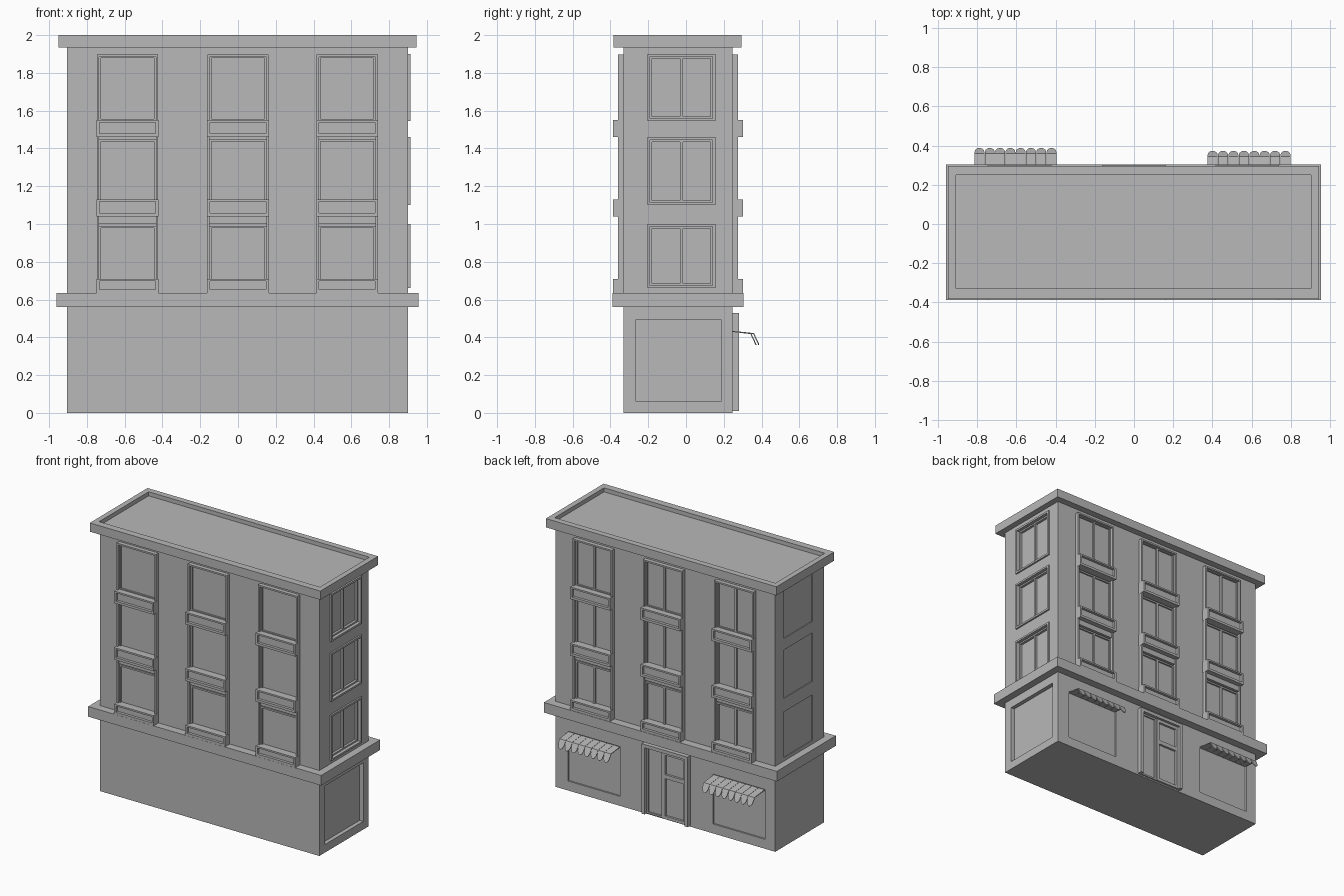
import bpy, bmesh, math
from mathutils import Vector, Matrix

if "Cube" in bpy.data.objects:
    bpy.data.objects.remove(bpy.data.objects["Cube"], do_unlink=True)

stone = bpy.data.materials.new("plain grey stone")
stone.use_nodes = True
GREY = (0.48, 0.48, 0.48, 1)
stone.diffuse_color = GREY
stone.node_tree.nodes["Principled BSDF"].inputs["Base Color"].default_value = GREY

# Wall planes of the main block
LEFT, RIGHT, FRONT, BACK = -0.905, 0.90, -0.33, 0.245


def span(x0, x1, y0, y1, z0, z1):
    """Box given by its limits: (low corner, high corner)."""
    return (Vector((min(x0, x1), min(y0, y1), z0)), Vector((max(x0, x1), max(y0, y1), z1)))


def on_wall(side, u0, u1, z0, z1, d0, d1):
    """Box placed on a wall; d is the distance outward from the wall plane."""
    if side == "front":
        return span(u0, u1, FRONT - d0, FRONT - d1, z0, z1)
    if side == "back":
        return span(u0, u1, BACK + d0, BACK + d1, z0, z1)
    if side == "right":
        return span(RIGHT + d0, RIGHT + d1, u0, u1, z0, z1)
    return span(LEFT - d0, LEFT - d1, u0, u1, z0, z1)


def ring(side, u0, u1, z0, z1, t, d0, d1):
    """Four bars round an opening."""
    return [on_wall(side, u0, u0 + t, z0, z1, d0, d1),
            on_wall(side, u1 - t, u1, z0, z1, d0, d1),
            on_wall(side, u0 + t, u1 - t, z0, z0 + t, d0, d1),
            on_wall(side, u0 + t, u1 - t, z1 - t, z1, d0, d1)]


def finish(name, bm):
    bmesh.ops.recalc_face_normals(bm, faces=bm.faces)
    mesh = bpy.data.meshes.new(name)
    bm.to_mesh(mesh)
    bm.free()
    mesh.materials.append(stone)
    ob = bpy.data.objects.new(name, mesh)
    bpy.context.collection.objects.link(ob)
    return ob


def build(name, boxes):
    bm = bmesh.new()
    for lo, hi in boxes:
        m = Matrix.Translation((lo + hi) / 2) @ Matrix.Diagonal((*(hi - lo), 1))
        bmesh.ops.create_cube(bm, size=1, matrix=m)
    return finish(name, bm)


def carve(ob, boxes):
    cutter = build("cutter", boxes)
    cutter.hide_render = True
    mod = ob.modifiers.new("carve", "BOOLEAN")
    mod.operation = "DIFFERENCE"
    mod.solver = "EXACT"
    mod.object = cutter
    bpy.context.view_layer.objects.active = ob
    bpy.ops.object.modifier_apply(modifier=mod.name)
    bpy.data.objects.remove(cutter, do_unlink=True)


floors = [(0.66, 1.0), (1.1, 1.46), (1.545, 1.9)]
sills = [(0.635, 0.71), (1.04, 1.13), (1.46, 1.55)]
columns = [-0.585, 0.0, 0.578]
shops = [(-0.82, -0.395), (0.37, 0.80)]

# Main block with recessed openings
body = build("building_body", [span(LEFT, RIGHT, FRONT, BACK, 0, 1.95)])
cuts = [on_wall("right", -0.265, 0.185, 0.06, 0.495, -0.03, 0.1)]
for z0, z1 in floors:
    cuts.append(on_wall("right", -0.19, 0.14, z0 + 0.014, z1 - 0.014, -0.03, 0.1))
    cuts.append(on_wall("left", -0.19, 0.14, z0, z1, -0.006, 0.1))
for u0, u1 in shops:
    cuts.append(on_wall("back", u0, u1, 0.07, 0.44, -0.012, 0.1))
carve(body, cuts)

# Top cornice with a sunken roof, and the band above the ground floor
cornice = build("roof_cornice", [span(-0.95, 0.945, -0.383, 0.295, 1.935, 2.0)])
carve(cornice, [span(-0.91, 0.905, -0.33, 0.25, 1.97, 2.1)])
build("floor_band", [span(-0.96, 0.955, -0.388, 0.305, 0.56, 0.635)])

# Window bays on the two long walls
for side in ("front", "back"):
    surrounds, sashes, spandrels = [], [], []
    for c in columns:
        u0, u1 = c - 0.162, c + 0.162
        surrounds += ring(side, u0, u1, 0.63, 1.897, 0.012, -0.01, 0.03)
        for z0, z1 in floors:
            sashes += ring(side, u0 + 0.01, u1 - 0.01, z0, z1 - 0.01, 0.012, -0.01, 0.012)
            if side == "back":
                sashes.append(on_wall(side, c - 0.008, c + 0.008, z0, z1 - 0.01, -0.01, 0.012))
        for lo, hi in ((1.0, 1.1), (1.46, 1.545)):
            spandrels.append(on_wall(side, u0 + 0.01, u1 - 0.01, lo, hi, -0.01, 0.02))
    build(side + "_window_surrounds", surrounds)
    build(side + "_window_sashes", sashes)
    build(side + "_spandrels", spandrels)

    # Window boxes with a sunken front panel
    boxes, panels = [], []
    for c in columns:
        for z0, z1 in sills:
            boxes.append(on_wall(side, c - 0.163, c + 0.163, z0, z1, -0.01, 0.057))
            panels.append(on_wall(side, c - 0.148, c + 0.148, z0 + 0.018, z1 - 0.012, 0.037, 0.1))
    carve(build(side + "_window_boxes", boxes), panels)

# Frames and mullions of the right wall windows
frames = []
for z0, z1 in floors:
    frames += ring("right", -0.205, 0.155, z0, z1, 0.014, -0.005, 0.012)
    frames += ring("right", -0.191, 0.141, z0 + 0.014, z1 - 0.014, 0.011, -0.031, -0.012)
    frames.append(on_wall("right", -0.033, -0.017, z0 + 0.014, z1 - 0.014, -0.031, -0.015))
build("right_window_frames", frames)

# Entrance: surround, side light and a panelled leaf
build("door_surround", [on_wall("back", -0.21, -0.185, 0.01, 0.53, -0.01, 0.035),
                        on_wall("back", 0.145, 0.17, 0.01, 0.53, -0.01, 0.035),
                        on_wall("back", -0.185, 0.145, 0.505, 0.53, -0.01, 0.035)])
leaf = ring("back", -0.185, 0.01, 0.01, 0.505, 0.022, -0.01, 0.016)
leaf.append(on_wall("back", -0.165, -0.01, 0.31, 0.34, -0.01, 0.016))
build("door_leaf", leaf)
build("door_side_light", ring("back", 0.01, 0.145, 0.01, 0.505, 0.012, -0.01, 0.01))


# Awnings: a short flat canopy and a hanging scalloped valance
def awning(name, x0, x1, reach):
    bm = bmesh.new()
    n = 8
    w = (x1 - x0) / n
    drop = Vector((0, 0.028, -0.06))
    for i in range(n):
        a, b = x0 + i * w + 0.001, x0 + (i + 1) * w - 0.001
        wall = [bm.verts.new((x, BACK - 0.005, 0.432)) for x in (a, b)]
        edge = [bm.verts.new((x, reach, 0.42)) for x in (b, a)]
        bm.faces.new(wall + edge)
        tips = []
        for k in range(7):
            t = math.pi * k / 6
            fall = drop * (0.25 + 0.75 * math.sin(t))
            x = (a + b) / 2 - math.cos(t) * (b - a) / 2
            tips.append(bm.verts.new(Vector((x, reach, 0.42)) + fall))
        bm.faces.new(edge + tips)
    ob = finish(name, bm)
    mod = ob.modifiers.new("thickness", "SOLIDIFY")
    mod.thickness = 0.006
    mod.offset = 0


awning("left_awning", 0.375, 0.80, 0.343)
awning("right_awning", -0.815, -0.395, 0.358)
